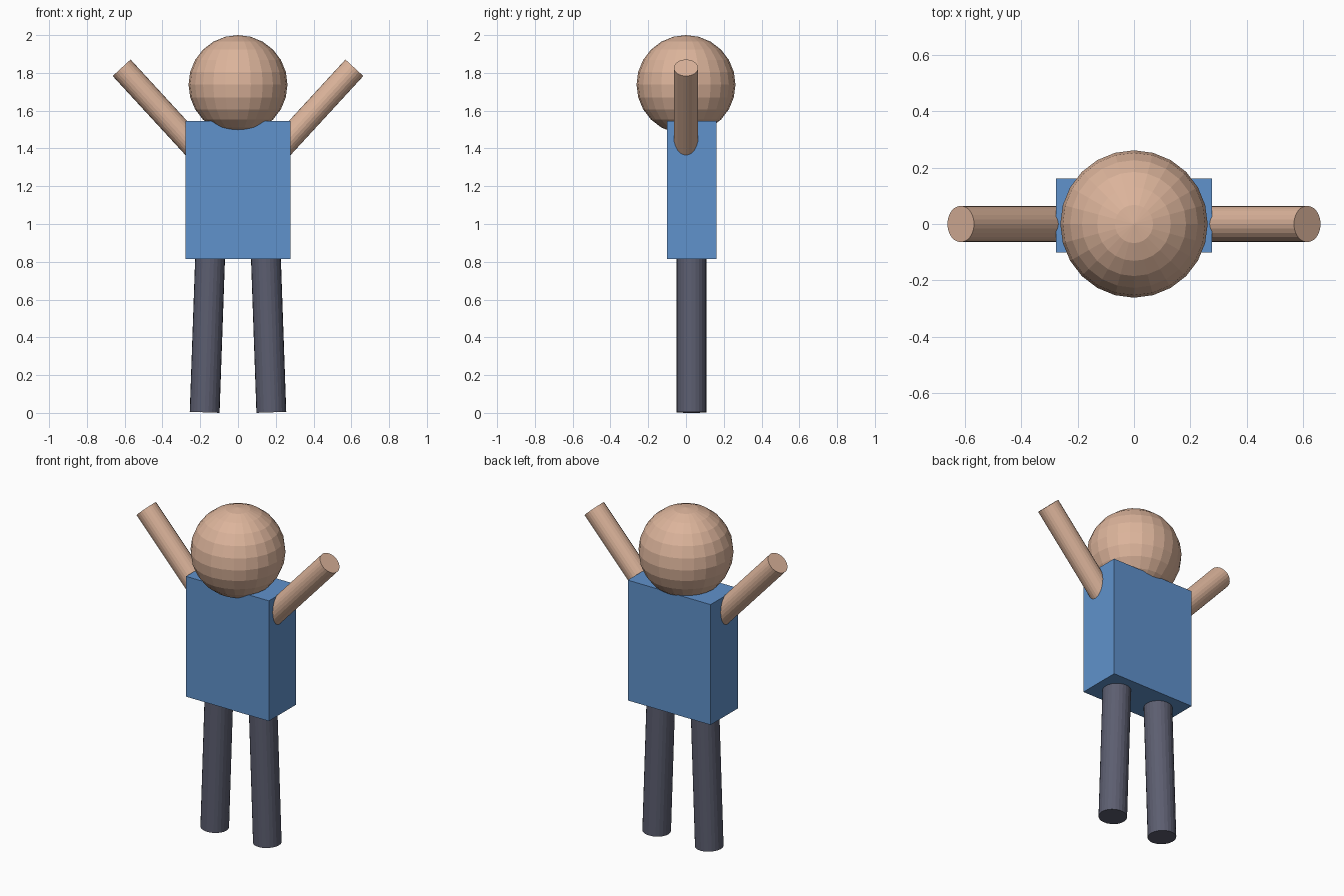
import bpy, math
from mathutils import Vector

if "Cube" in bpy.data.objects:
    bpy.data.objects.remove(bpy.data.objects["Cube"])


def srgb(r, g, b):
    f = lambda c: c / 12.92 if c <= 0.04045 else ((c + 0.055) / 1.055) ** 2.4
    return (f(r / 255), f(g / 255), f(b / 255), 1.0)


def material(name, rgb):
    m = bpy.data.materials.new(name)
    m.diffuse_color = srgb(*rgb)
    m.use_nodes = True
    m.node_tree.nodes["Principled BSDF"].inputs["Base Color"].default_value = m.diffuse_color
    return m


skin = material("skin", (220, 180, 155))
shirt = material("blue shirt", (96, 146, 204))
trousers = material("dark slate trousers", (92, 94, 112))


def finish(name, mat):
    ob = bpy.context.object
    ob.name = name
    ob.data.materials.append(mat)
    return ob


def rod(name, start, end, radius, mat):
    """Closed cylinder between two points."""
    a, b = Vector(start), Vector(end)
    d = b - a
    bpy.ops.mesh.primitive_cylinder_add(vertices=24, radius=radius, depth=d.length,
                                        location=(a + b) / 2)
    ob = finish(name, mat)
    ob.rotation_euler = (0, math.atan2(d.x, d.z), 0)
    return ob


# Head
bpy.ops.mesh.primitive_uv_sphere_add(segments=24, ring_count=12, radius=0.262,
                                     location=(0, 0, 1.738))
finish("head", skin)

# Torso, set slightly back
bpy.ops.mesh.primitive_cube_add(size=1, location=(0, 0.03, 1.18))
torso = finish("torso", shirt)
torso.scale = (0.556, 0.263, 0.73)

# Raised arms and slightly splayed legs
for side, s in (("left", -1), ("right", 1)):
    rod(side + "_arm", (s * 0.20, 0, 1.375), (s * 0.616, 0, 1.827), 0.0645, skin)
    rod(side + "_leg", (s * 0.1765, 0.029, 0.003), (s * 0.146, 0.029, 0.87), 0.079, trousers)
